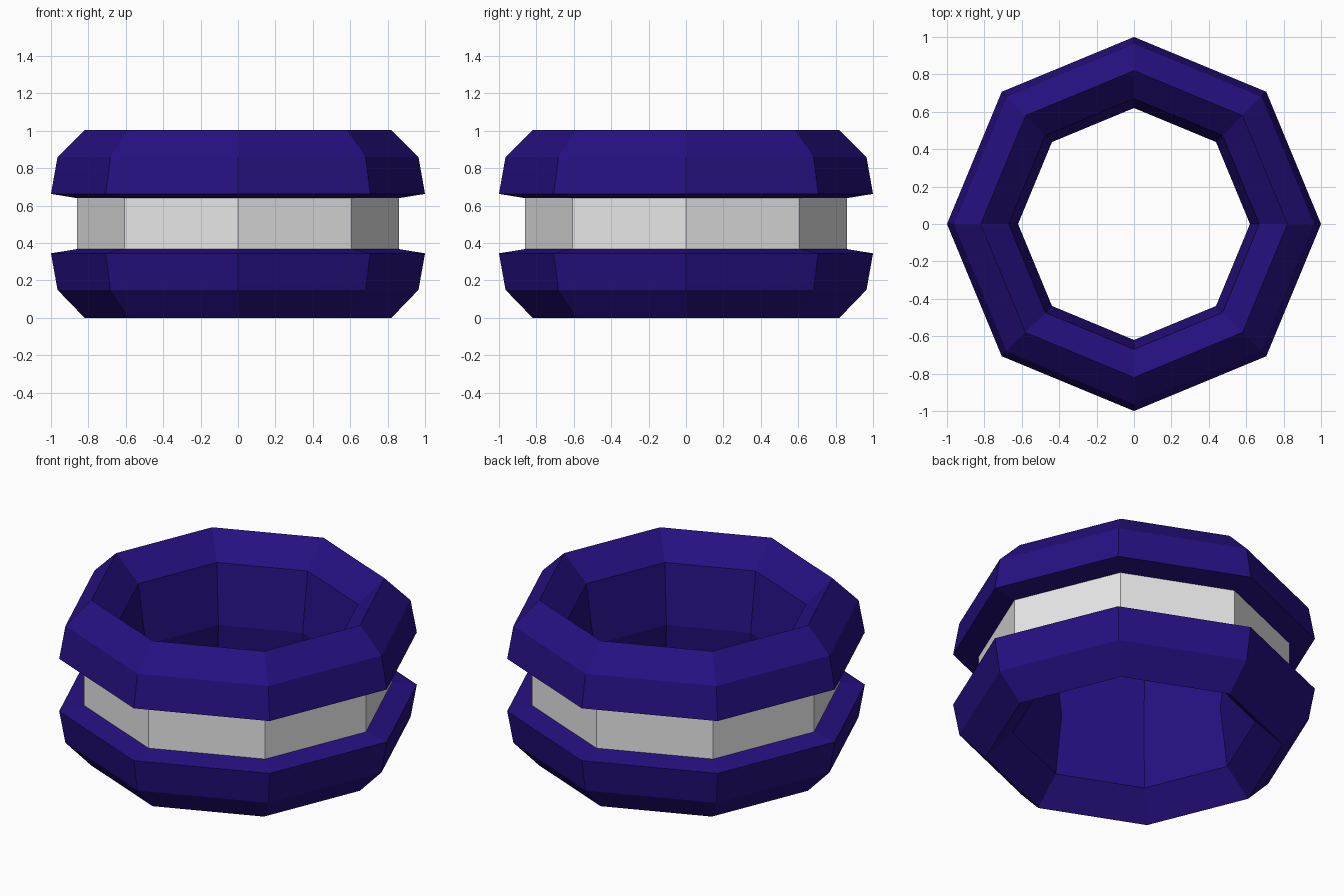
import bpy, bmesh, math

if "Cube" in bpy.data.objects:
    bpy.data.objects.remove(bpy.data.objects["Cube"])

SIDES = 8


def material(name, rgb):
    m = bpy.data.materials.new(name)
    m.diffuse_color = (*rgb, 1)
    m.use_nodes = True
    m.node_tree.nodes["Principled BSDF"].inputs["Base Color"].default_value = m.diffuse_color
    return m


purple = material("deep purple", (0.02, 0.005, 0.22))
white = material("light grey", (0.8, 0.8, 0.8))

# Closed cross-section (radius, height), listed around the ring
profile = [(0.82, 0.0), (0.965, 0.15), (1.0, 0.345), (0.86, 0.368),
           (0.86, 0.64), (1.0, 0.663), (0.965, 0.86), (0.82, 1.005),
           (0.67, 0.86), (0.62, 0.503), (0.67, 0.15)]
BAND = 3  # profile segment that forms the light band

bm = bmesh.new()
rings = []
for i in range(SIDES):
    a = 2 * math.pi * i / SIDES
    rings.append([bm.verts.new((r * math.cos(a), r * math.sin(a), z)) for r, z in profile])
n = len(profile)
for i in range(SIDES):
    p, q = rings[i], rings[(i + 1) % SIDES]
    for j in range(n):
        k = (j + 1) % n
        f = bm.faces.new((p[j], q[j], q[k], p[k]))
        f.material_index = 1 if j == BAND else 0
bmesh.ops.recalc_face_normals(bm, faces=bm.faces)

mesh = bpy.data.meshes.new("grooved_ring")
bm.to_mesh(mesh)
bm.free()
mesh.materials.append(purple)
mesh.materials.append(white)
ring = bpy.data.objects.new("grooved_ring", mesh)
bpy.context.collection.objects.link(ring)
